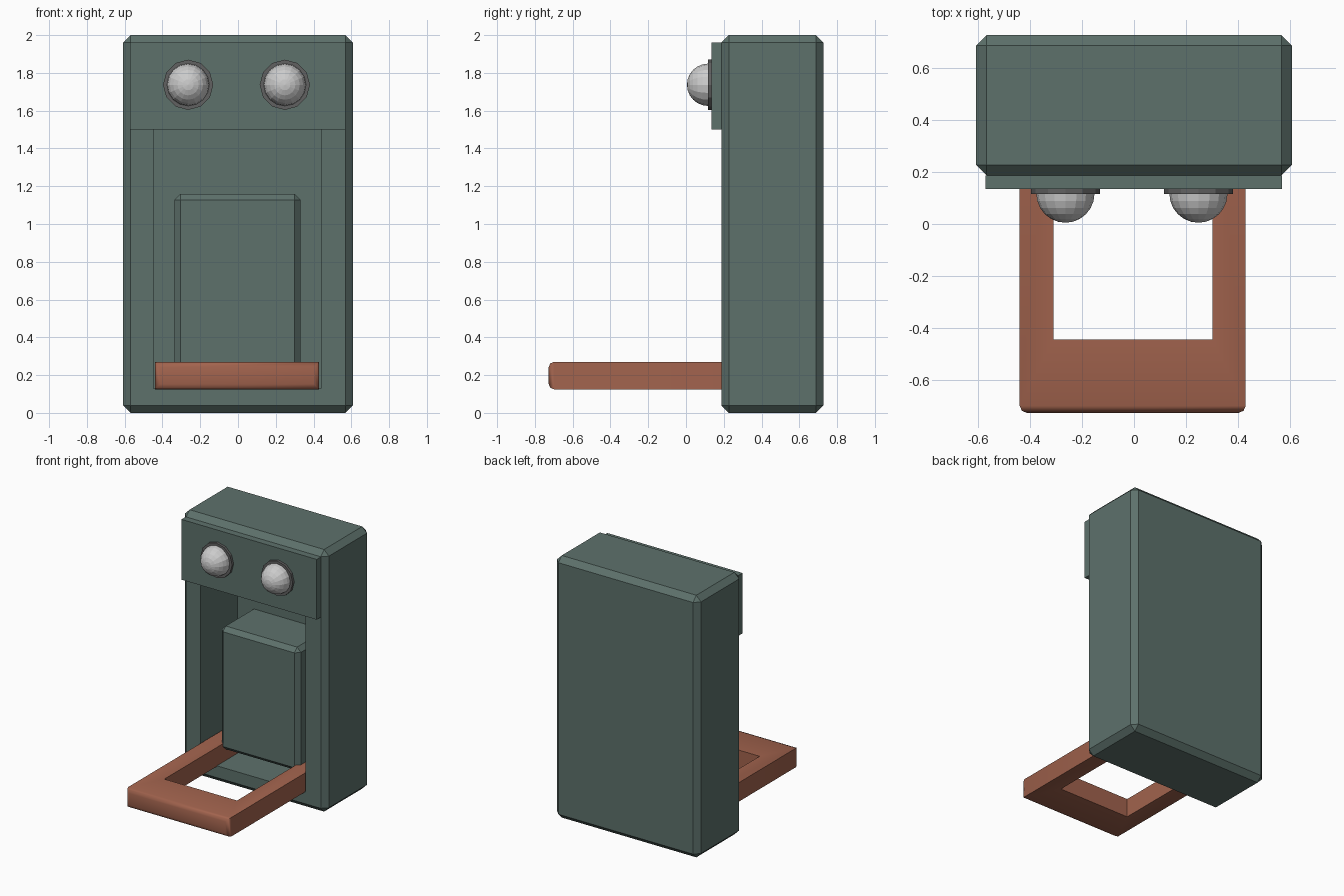
import bpy, bmesh, math
from mathutils import Matrix, Vector

if "Cube" in bpy.data.objects:
    bpy.data.objects.remove(bpy.data.objects["Cube"])


def material(name, rgb):
    m = bpy.data.materials.new(name)
    m.diffuse_color = (*rgb, 1)
    m.use_nodes = True
    m.node_tree.nodes["Principled BSDF"].inputs["Base Color"].default_value = m.diffuse_color
    return m


green = material("dark_green", (0.11, 0.165, 0.148))
copper = material("copper_red", (0.36, 0.125, 0.075))
dark = material("dark_grey", (0.12, 0.12, 0.12))


def finish(bm, name, mat=None):
    bmesh.ops.recalc_face_normals(bm, faces=bm.faces)
    me = bpy.data.meshes.new(name)
    bm.to_mesh(me)
    bm.free()
    ob = bpy.data.objects.new(name, me)
    bpy.context.collection.objects.link(ob)
    if mat:
        me.materials.append(mat)
    return ob


def box(x, y, z, chamfer=0.0):
    bm = bmesh.new()
    lo, hi = Vector((x[0], y[0], z[0])), Vector((x[1], y[1], z[1]))
    bmesh.ops.create_cube(bm, size=1, matrix=Matrix.Translation((lo + hi) / 2)
                          @ Matrix.Diagonal((*(hi - lo), 1)))
    if chamfer:
        bmesh.ops.bevel(bm, geom=bm.edges[:], offset=chamfer, segments=1,
                        profile=0.5, affect='EDGES')
    return bm


# Chamfered housing with a recess pushed into its front
bm = box((-0.608, 0.608), (0.187, 0.727), (0, 2), 0.04)
bm.normal_update()
front = min(bm.faces, key=lambda f: (f.calc_center_median().y, -f.calc_area()))
bmesh.ops.inset_individual(bm, faces=[front], thickness=0.1)
for v in front.verts:
    v.co.x = 0.44 if v.co.x > 0 else -0.447
    v.co.z = 1.5 if v.co.z > 1 else 0.13
pushed = bmesh.ops.extrude_discrete_faces(bm, faces=[front])["faces"][0]
for v in pushed.verts:
    v.co.y = 0.635
finish(bm, "housing", green)

# Upper panel that carries the buttons
finish(box((-0.572, 0.57), (0.135, 0.187), (1.5, 1.96)), "upper_panel", green)

# Block standing out from the back of the recess
finish(box((-0.337, 0.33), (0.255, 0.66), (0.22, 1.16), 0.032), "inner_block", green)

# U-shaped fold-down frame, front edge rounded
bm = bmesh.new()
outline = [(-0.44, 0.635), (-0.44, -0.727), (0.43, -0.727), (0.43, 0.635),
           (0.303, 0.635), (0.303, -0.445), (-0.31, -0.445), (-0.31, 0.635)]
face = bm.faces.new([bm.verts.new((x, y, 0.125)) for x, y in outline])
ext = bmesh.ops.extrude_face_region(bm, geom=[face])["geom"]
for v in ext:
    if isinstance(v, bmesh.types.BMVert):
        v.co.z = 0.27
tip = min(bm.faces, key=lambda f: f.calc_center_median().y)
bmesh.ops.bevel(bm, geom=tip.edges[:], offset=0.028, segments=2,
                profile=0.5, affect='EDGES')
frame = finish(bm, "fold_down_frame", copper)
bpy.ops.object.select_all(action='DESELECT')
frame.select_set(True)
bpy.context.view_layer.objects.active = frame
bpy.ops.object.shade_smooth_by_angle(angle=math.radians(50))

# Two domed buttons, each on a dark collar
turn = Matrix.Rotation(math.radians(90), 4, 'X')
for side, x in (("left", -0.264), ("right", 0.248)):
    bm = bmesh.new()
    bmesh.ops.create_cone(bm, cap_ends=True, segments=12, radius1=0.133, radius2=0.133,
                          depth=0.03, matrix=Matrix.Translation((x, 0.131, 1.737)) @ turn)
    finish(bm, side + "_button_collar", dark)
    bm = bmesh.new()
    bmesh.ops.create_uvsphere(bm, u_segments=16, v_segments=12, radius=0.112,
                              matrix=Matrix.Translation((x, 0.117, 1.737)) @ turn)
    finish(bm, side + "_button")
